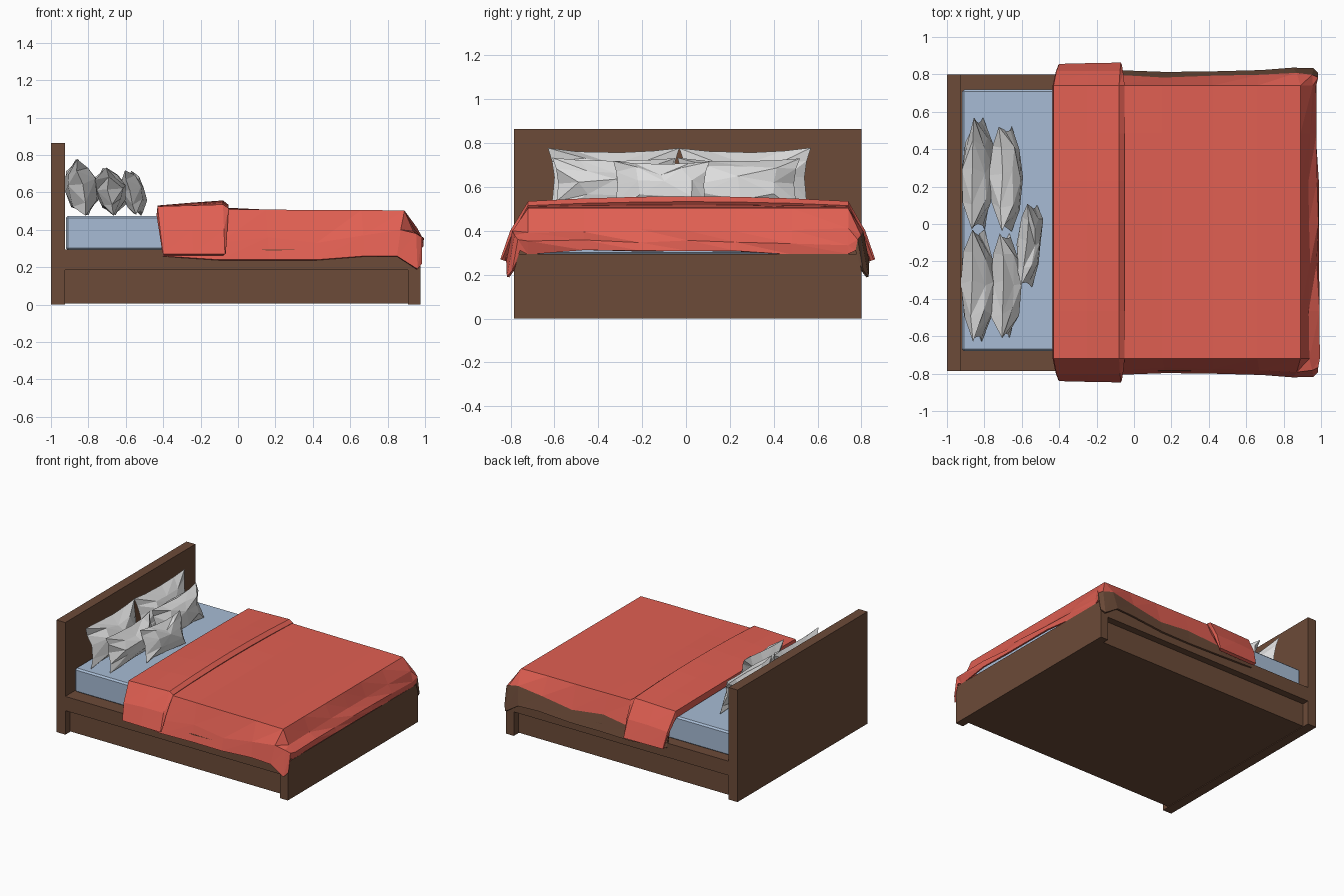
import bpy, bmesh, math, random
from mathutils import Matrix, Vector

random.seed(4)
if "Cube" in bpy.data.objects:
    bpy.data.objects.remove(bpy.data.objects["Cube"], do_unlink=True)


def material(name, r, g, b):
    m = bpy.data.materials.new(name)
    m.use_nodes = True
    m.diffuse_color = (r, g, b, 1)
    bsdf = next(n for n in m.node_tree.nodes if n.type == 'BSDF_PRINCIPLED')
    bsdf.inputs["Base Color"].default_value = (r, g, b, 1)
    return m


wood = material("brown wood", 0.15, 0.07, 0.04)
red = material("red blanket cloth", 0.75, 0.115, 0.085)
blue = material("pale blue sheet", 0.39, 0.50, 0.66)
white = material("pillow white", 0.72, 0.72, 0.72)


def add_object(name, bm, *mats):
    bmesh.ops.recalc_face_normals(bm, faces=bm.faces)
    me = bpy.data.meshes.new(name)
    bm.to_mesh(me)
    bm.free()
    for m in mats:
        me.materials.append(m)
    ob = bpy.data.objects.new(name, me)
    bpy.context.collection.objects.link(ob)
    return ob


def box(name, mat, x, y, z):
    bm = bmesh.new()
    bmesh.ops.create_cube(bm, size=1)
    for v in bm.verts:
        v.co = Vector([(r[0] + r[1]) / 2 + c * (r[1] - r[0]) for c, r in zip(v.co, (x, y, z))])
    return add_object(name, bm, mat)


# Bed frame with a recessed plinth
SIDE = (-0.785, 0.8)
box("headboard", wood, (-1, -0.925), SIDE, (0, 0.865))
box("footboard", wood, (0.91, 0.975), SIDE, (0, 0.295))
box("plinth", wood, (-0.93, 0.92), (-0.73, 0.745), (0.005, 0.2))
box("side_rails", wood, (-0.93, 0.92), SIDE, (0.185, 0.295))

# Mattress with a slightly softened edge
mattress = box("mattress", blue, (-0.92, 0.89), (-0.68, 0.72), (0.29, 0.475))
bev = mattress.modifiers.new("soft edge", 'BEVEL')
bev.width = 0.012
bev.segments = 1


# Draped cloth: each row runs from one hem, over the bed, to the other hem
def drape(name, rows, thickness, wobble, brown_hem):
    bm = bmesh.new()
    grid = []
    for x, top, crown, mid_y, mid_z, hem_x, hem_y, hem_z in rows:
        def skirt(s):
            c = 0.008
            return [(hem_x, c + s * hem_y, hem_z), ((x + hem_x) / 2, c + s * mid_y, mid_z)]
        row = skirt(-1)
        for f in (-1, -0.65, -0.3, 0, 0.3, 0.65, 1):
            w = random.uniform(-1, 1) * wobble if x > 0.9 else 0
            row.append((x + w, 0.01 + f * 0.73, top + crown * (1 - f * f) + w))
        row += skirt(1)[::-1]
        grid.append([bm.verts.new(p) for p in row])
    for a, b in zip(grid, grid[1:]):
        last = len(a) - 2
        for j in range(last + 1):
            q = (a[j], a[j + 1], b[j + 1], b[j])
            # Creased skirts are triangulated, the flat top stays in quads
            if 1 < j < last - 1 and a[j].co.x < 0.8:
                faces = [bm.faces.new(q)]
            else:
                faces = [bm.faces.new((q[0], q[1], q[2])), bm.faces.new((q[0], q[2], q[3]))]
            if brown_hem and j == last:
                for f in faces:
                    f.material_index = 1
    ob = add_object(name, bm, red, wood)
    if sum(p.normal.z for p in ob.data.polygons) < 0:
        ob.data.flip_normals()
    sol = ob.modifiers.new("cloth thickness", 'SOLIDIFY')
    sol.thickness = thickness
    sol.offset = -1
    return ob


# x, top z, crown, mid y, mid z, hem x, hem y, hem z
drape("blanket", [
    (-0.40, 0.505, 0.01, 0.78, 0.34, -0.40, 0.800, 0.26),
    (-0.10, 0.510, 0.01, 0.79, 0.33, -0.10, 0.815, 0.24),
    (0.15, 0.508, 0.00, 0.775, 0.36, 0.17, 0.805, 0.24),
    (0.42, 0.506, 0.00, 0.785, 0.33, 0.42, 0.808, 0.24),
    (0.66, 0.506, 0.00, 0.79, 0.37, 0.68, 0.815, 0.26),
    (0.89, 0.503, 0.00, 0.80, 0.40, 0.85, 0.828, 0.26),
    (0.945, 0.400, 0.01, 0.79, 0.38, 0.96, 0.825, 0.19),
    (0.985, 0.345, 0.01, 0.775, 0.36, 0.985, 0.800, 0.22),
    (0.980, 0.300, 0.00, 0.765, 0.31, 0.980, 0.780, 0.26)], 0.012, 0.014, True)
drape("folded_blanket_top", [
    (-0.435, 0.475, 0.01, 0.80, 0.38, -0.405, 0.842, 0.28),
    (-0.43, 0.525, 0.005, 0.81, 0.39, -0.40, 0.848, 0.27),
    (-0.25, 0.530, 0.015, 0.81, 0.40, -0.24, 0.852, 0.27),
    (-0.08, 0.535, 0.022, 0.81, 0.40, -0.07, 0.855, 0.27),
    (-0.05, 0.515, 0.018, 0.80, 0.39, -0.065, 0.845, 0.275)], 0.025, 0, False)


# Faceted cushions with pinched corners, standing on the mattress
def pillow(name, x, y, width, height, depth, lean, turn=0):
    bm = bmesh.new()
    steps = (-1, -0.55, 0.1, 0.6, 1)
    n = len(steps)
    rim = {}
    for side in (-1, 1):
        grid = []
        for i, u in enumerate(steps):
            for j, v in enumerate(steps):
                edge = i in (0, n - 1) or j in (0, n - 1)
                if edge and (i, j) in rim:
                    grid.append(rim[i, j])
                    continue
                # Edges curve inward between the corners
                py = u * (1 - 0.10 * (1 - v * v)) * width / 2
                pz = v * (1 - 0.13 * (1 - u * u)) * height / 2
                puff = (1 - u * u) ** 0.4 * (1 - v * v) ** 0.4 if not edge else 0
                px = side * depth / 2 * puff * random.uniform(0.85, 1.3)
                if not edge:
                    py += random.uniform(-0.03, 0.03)
                    pz += random.uniform(-0.02, 0.02)
                else:
                    px = random.uniform(-0.012, 0.012)
                vert = bm.verts.new((px, py, pz))
                grid.append(vert)
                if edge:
                    rim[i, j] = vert
        for i in range(n - 1):
            for j in range(n - 1):
                a, b = grid[i * n + j], grid[i * n + j + 1]
                d, c = grid[(i + 1) * n + j], grid[(i + 1) * n + j + 1]
                tris = ((a, b, c), (a, c, d)) if (i < 2) == (j < 2) else ((a, b, d), (b, c, d))
                for t in tris:
                    bm.faces.new(t)
    pose = (Matrix.Translation((x, y, 0.475 + height / 2))
            @ Matrix.Rotation(math.radians(turn), 4, 'Z') @ Matrix.Rotation(math.radians(lean), 4, 'Y'))
    bm.transform(pose)
    return add_object(name, bm, white)


for label, s in (("left", 1), ("right", -1)):
    pillow("back_pillow_" + label, -0.835, -0.03 + s * 0.30, 0.60, 0.305, 0.15, -12)
    pillow("front_pillow_" + label, -0.685, -0.045 + s * 0.285, 0.56, 0.26, 0.14, -12)
pillow("small_pillow", -0.56, -0.115, 0.44, 0.245, 0.11, -14, -6)
